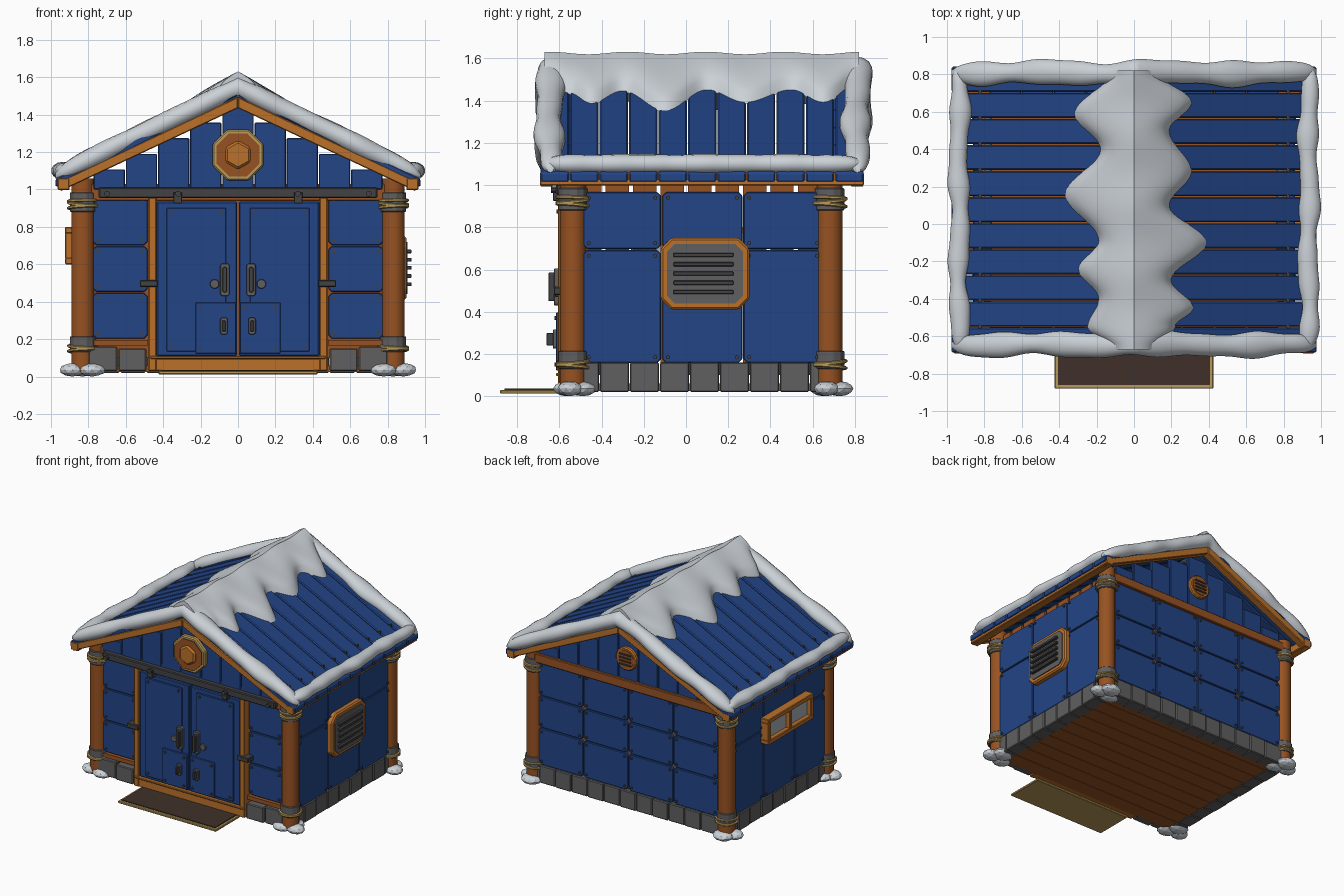
import bpy, bmesh
from math import sin, cos, pi, radians
from mathutils import Matrix, Vector

cube = bpy.data.objects.get("Cube")
if cube:
    bpy.data.objects.remove(cube)


def material(name, r, g, b):
    m = bpy.data.materials.new(name)
    m.use_nodes = True
    m.diffuse_color = (r, g, b, 1)
    m.node_tree.nodes["Principled BSDF"].inputs["Base Color"].default_value = (r, g, b, 1)
    return m


blue = material("blue paint", .016, .058, .24)
light_wood = material("light wood", .5, .165, .024)
dark_wood = material("dark wood", .31, .085, .016)
stone = material("grey stone", .12, .115, .12)
metal = material("dark metal", .055, .053, .056)
snow = material("snow", .6, .64, .68)
straw = material("straw", .48, .32, .1)
mat_brown = material("mat brown", .05, .03, .022)
glass = material("pale glass", .4, .43, .46)


# Geometry helpers
def rect(a0, b0, a1, b1, c=0):
    if not c:
        return [(a0, b0), (a1, b0), (a1, b1), (a0, b1)]
    return [(a0 + c, b0), (a1 - c, b0), (a1, b0 + c), (a1, b1 - c),
            (a1 - c, b1), (a0 + c, b1), (a0, b1 - c), (a0, b0 + c)]


def ngon(a, b, r, n, turn=0.5):
    return [(a + r * cos(2 * pi * (i + turn) / n), b + r * sin(2 * pi * (i + turn) / n)) for i in range(n)]


def tube(bm, rings, closed=False):
    loops = [[bm.verts.new(p) for p in ring] for ring in rings]
    pairs = list(zip(loops, loops[1:])) + ([(loops[-1], loops[0])] if closed else [])
    for lo, hi in pairs:
        for i in range(len(lo)):
            j = (i + 1) % len(lo)
            bm.faces.new((lo[i], lo[j], hi[j], hi[i]))
    if not closed:
        bm.faces.new(loops[0])
        bm.faces.new(loops[-1])


def prism(bm, axis, pts, d0, d1):
    place = {"x": lambda a, b, d: (d, a, b), "y": lambda a, b, d: (a, d, b), "z": lambda a, b, d: (a, b, d)}[axis]
    tube(bm, [[place(a, b, d) for a, b in pts] for d in (d0, d1)])


def finish(bm, name, mat, bevel=0, smooth=False):
    bmesh.ops.recalc_face_normals(bm, faces=bm.faces)
    mesh = bpy.data.meshes.new(name)
    bm.to_mesh(mesh)
    bm.free()
    mesh.materials.append(mat)
    if smooth:
        mesh.polygons.foreach_set("use_smooth", [True] * len(mesh.polygons))
        mesh.set_sharp_from_angle(angle=radians(50))
    obj = bpy.data.objects.new(name, mesh)
    bpy.context.collection.objects.link(obj)
    if bevel:
        mod = obj.modifiers.new("bevel", "BEVEL")
        mod.width, mod.segments = bevel, 1
    return obj


def part(name, mat, solids, bevel=0):
    bm = bmesh.new()
    for solid in solids:
        prism(bm, *solid)
    return finish(bm, name, mat, bevel)


SIDES = (1, -1)
bolts = []


def panel(axis, a0, b0, a1, b1, d0, d1, chamfer=.018):
    """Wall plate with a bolt near each corner; d1 is the outer face."""
    out = .008 if d1 > d0 else -.008
    for a in (a0 + .03, a1 - .03):
        for b in (b0 + .03, b1 - .03):
            bolts.append((axis, ngon(a, b, .01, 6), d1 - out, d1 + out))
    g = .003
    return (axis, rect(a0 + g, b0 + g, a1 - g, b1 - g, chamfer), d0, d1)


# Floor planks and stone base
part("floor_planks", dark_wood, [("z", rect(-.8, -.54 + .124 * i, .8, -.42 + .124 * i), .025, .06) for i in range(10)])
blocks = []
for s in SIDES:
    for i in range(9):
        y = -.55 + .142 * i
        blocks.append(("x", rect(y, .02, min(y + .139, .72), .16), s * .76, s * (.862 + .004 * (i % 2))))
    blocks.append(("y", rect(*sorted((s * .49, s * .64))[:1], .03, max(s * .49, s * .64), .15), -.6, -.5))
    blocks.append(("y", rect(min(s * .645, s * .8), .03, max(s * .645, s * .8), .16), -.59, -.5))
blocks += [("y", rect(-.77 + .14 * i, .02, -.633 + .14 * i, .16), .62, .722 + .004 * (i % 2)) for i in range(11)]
part("stone_base", stone, blocks, .006)

# Wooden backing behind the wall plates
backing = [("x", rect(-.51 + .13 * i, .1, -.4 + .13 * i, 1.02), s * .8, s * .835) for s in SIDES for i in range(9)]
backing += [("y", rect(-.8, .1, .8, .98), .66, .69)]
backing += [("y", rect(min(s * .46, s * .8), .1, max(s * .46, s * .8), .98), -.53, -.5) for s in SIDES]
backing += [("y", rect(min(s * .48, s * .78), .165, max(s * .48, s * .78), .195), -.57, -.53) for s in SIDES]
part("wall_backing", dark_wood, backing)

# Blue wall plates
plates = []
ROWS = ((.2, .45), (.45, .7), (.7, .97))
for s in SIDES:
    for y0, y1 in ((-.49, -.115), (-.115, .27), (.27, .65)):
        plates += [panel("x", y0, z0, y1, z1, s * .83, s * .86) for z0, z1 in ((.155, .695), (.695, .97))]
    plates += [panel("y", min(s * .48, s * .78), z0, max(s * .48, s * .78), z1, -.53, -.56) for z0, z1 in ROWS]
for z0, z1 in ((.16, .45),) + ROWS[1:]:
    plates += [panel("y", -.78 + .39 * i, z0, -.39 + .39 * i, z1, .69, .715) for i in range(4)]
part("wall_plates", blue, plates, .004)

# Stepped gable boards at both ends
gable = []
for y0, y1 in ((-.58, -.55), (.685, .715)):
    for k in range(-4, 5):
        x = .172 * k
        gable.append(("y", rect(x - .084, 1, x + .084, 1.44 - .083 * abs(k)), y0, y1))
part("gable_boards", blue, gable, .005)
part("cross_beams", dark_wood, [("y", rect(-.8, .94, .8, 1.03), -.575, -.53), ("y", rect(-.8, .96, .8, 1.03), .68, .735)], .005)

# Corner posts with collars, ropes and snowy feet
posts, collars = [], []
ropes, feet = bmesh.new(), bmesh.new()
for s in SIDES:
    for y in (-.535, .68):
        x = s * .83
        posts.append(("z", ngon(x, y, .063, 12), .03, 1.06))
        collars += [("z", ngon(x, y, .072, 12), z0, z1) for z0, z1 in ((.88, .985), (.13, .215))]
        for z, tilt in ((.905, .1), (.925, -.12), (.94, .05), (.14, .1), (.16, -.1)):
            rings = []
            for i in range(20):
                t = 2 * pi * i / 20
                rings.append([(x + cos(t) * (.076 + a), y + sin(t) * (.076 + a), z + b + tilt * .08 * cos(t + 1))
                              for a, b in ngon(0, 0, .009, 6)])
            tube(ropes, rings, True)
        for dx, dy, r in ((-.05, -.03, .075), (.055, -.015, .07), (0, .045, .08)):
            size = Matrix.Translation((x + s * dx, y + dy, .036)) @ Matrix.Diagonal((r, r * .85, .036, 1))
            bmesh.ops.create_icosphere(feet, subdivisions=2, radius=1, matrix=size)
bm = bmesh.new()
for p in posts:
    prism(bm, *p)
finish(bm, "corner_posts", dark_wood, smooth=True)
part("post_collars", stone, collars, .004)
finish(ropes, "post_ropes", straw, smooth=True)
finish(feet, "snowy_feet", snow)

# Roof boards, rafters and eave beams
roof, rafters, eaves = [], [], []
for s in SIDES:
    slope = [(s * .975, 1.058), (0, 1.545), (0, 1.5), (s * .975, 1.013)]
    for i in range(11):
        y = -.688 + .1395 * i
        roof.append(("y", slope, y, y + .134))
        if i:
            bolts.append(("z", ngon(s * .825, y, .012, 6), 1.12, 1.142))
    timber = [(s * .95, 1.045), (0, 1.495), (0, 1.435), (s * .95, .99)]
    rafters += [("y", timber, y0, y1) for y0, y1 in ((-.69, -.63), (.78, .84))]
    eaves.append(("y", rect(min(s * .9, s * .965), .998, max(s * .9, s * .965), 1.06), -.692, .842))
part("roof_boards", blue, roof, .007)
part("gable_rafters", light_wood, rafters, .005)
part("eave_beams", light_wood, eaves, .005)


# Snow rolls on the roof edges
def taper(t):
    return max(.25, (1 - abs(t) ** 14) ** .5)


def roll(name, centre, u, v, ru, rv, phase):
    bm, rings = bmesh.new(), []
    n = 64
    for i in range(n + 1):
        t = 2 * i / n - 1
        c, k = Vector(centre(t)), taper(t)
        wave = 1 + .12 * sin(13 * t + phase) + .07 * sin(23 * t + 2 * phase)
        rings.append([c + Vector(u) * a * ru * k * wave + Vector(v) * b * rv * k * (2 + wave) / 3
                      for a, b in ngon(0, 0, 1, 14)])
    tube(bm, rings)
    finish(bm, name, snow, smooth=True)


for name, y in (("front_gable_snow", -.645), ("back_gable_snow", .808)):
    roll(name, lambda t: (.975 * t, y + .006 * sin(9 * t), 1.545 - .47 * abs(t)), (0, 1, 0), (0, 0, 1), .064, .06, y)
for name, s in (("left_eave_snow", 1), ("right_eave_snow", -1)):
    roll(name, lambda t: (s * (.935 + .007 * sin(8 * t + s)), .08 + .75 * t, 1.1), (1, 0, 0), (0, 0, 1), .052, .045, s)


# Scalloped ridge snow
def edge(keys, y):
    for (y0, w0), (y1, w1) in zip(keys, keys[1:]):
        if y <= y1:
            return w0 + (w1 - w0) * (1 - cos(pi * (y - y0) / (y1 - y0))) / 2
    return keys[-1][1]


west = [(-.67, .12), (-.55, .25), (-.4, .19), (-.24, .3), (-.09, .19), (.16, .37), (.4, .18), (.59, .32), (.82, .12)]
east = [(-.67, .12), (-.55, .22), (-.45, .32), (-.3, .2), (-.1, .39), (.1, .19), (.28, .31), (.5, .19), (.65, .31), (.82, .12)]
bm, rings = bmesh.new(), []
for i in range(91):
    y = -.67 + 1.49 * i / 90
    ring = []
    for j in range(-10, 11):
        f = abs(j) / 10
        x = f * edge(west if j < 0 else east, y)
        thick = .085 * (1 - f ** 3) ** .5 + .006 * sin(17 * y) * (1 - f)
        ring.append((x if j > 0 else -x, y, 1.54 - .5 * x + thick))
    rings.append(ring + [(0, y, 1.5)])
tube(bm, rings)
finish(bm, "ridge_snow", snow, smooth=True)

# Double doors with raised plates, frame and rail
leaves, raised, fittings, locks, clamps = [], [], [], [], []
frame = [("y", rect(-.48, .03, .48, .095), -.6, -.5), ("y", rect(-.47, .095, .47, .11), -.615, -.55)]
for s in SIDES:
    def span(a, z0, b, z1, c=0):
        return rect(min(s * a, s * b), z0, max(s * a, s * b), z1, c)
    leaves.append(("y", span(.006, .11, .435, .935), -.595, -.55))
    x0, x1 = sorted((s * .06, s * .385))
    raised.append(panel("y", x0, .13, x1, .905, -.59, -.606, .004))
    x0, x1 = sorted((s * .008, s * .23))
    raised.append(panel("y", x0, .12, x1, .4, -.59, -.615, .004))
    frame.append(("y", span(.437, .03, .478, .955), -.605, -.5))
    fittings += [("y", span(.045, .43, .095, .605, .01), -.625, -.6), ("y", span(.055, .225, .095, .315, .008), -.63, -.61)]
    fittings += [("y", ngon(s * .125, .495, .026, 10), -.62, -.6)]
    locks += [("y", span(.058, .45, .082, .585, .006), -.652, -.62), ("y", span(.067, .24, .083, .3), -.66, -.625)]
    clamps += [("y", span(.43, .48, .525, .515), -.625, -.55), ("y", span(.3, .925, .345, .985), -.63, -.59)]
    bolts += [("y", ngon(s * x, .978, .016, 8), -.64, -.6) for x in (.32, .7)]
part("door_leaves", blue, leaves, .006)
part("door_plates", blue, raised, .004)
part("door_frame", light_wood, frame, .004)
part("door_fittings", stone, fittings, .003)
part("door_handles", metal, locks, .003)
part("door_clamps", metal, clamps, .003)
part("door_backing", dark_wood, [("y", rect(-.46, .06, .46, .96), -.55, -.5)])
part("door_rail", metal, [("y", rect(-.745, .955, .745, 1.01), -.615, -.57)], .006)

# Octagonal gable medallion with a plain boss
part("medallion_rim", straw, [("y", ngon(0, 1.185, .148, 8), -.61, -.57)], .008)
part("medallion_face", dark_wood, [("y", ngon(0, 1.185, .125, 8), -.618, -.6)])
part("medallion_boss", light_wood, [("y", ngon(0, 1.185, .078, 6), -.635, -.6)], .012)

# Round vent on the back gable
part("round_vent_ring", light_wood, [("y", ngon(0, 1.2, .09, 16), .71, .745)], .008)
part("round_vent_disc", dark_wood, [("y", ngon(0, 1.2, .07, 16), .74, .749)])
part("round_vent_slats", metal, [("y", rect(-.05, 1.154 + .026 * i, .05, 1.164 + .026 * i), .74, .757) for i in range(4)])

# Louvred vent on one side wall
part("vent_frame", light_wood, [("x", rect(-.12, .41, .3, .75, .05), .85, .9)], .01)
part("vent_plate", stone, [("x", rect(-.09, .44, .27, .72, .035), .88, .907)])
part("vent_slats", metal, [("x", rect(-.06, .483 + .044 * i, .225, .503 + .044 * i), .9, .928) for i in range(5)], .003)

# Window with two panes on the other side wall
bars = [rect(-.26, .6, .3, .635), rect(-.26, .765, .3, .8), rect(-.26, .63, -.225, .77),
        rect(.265, .63, .3, .77), rect(.005, .63, .035, .77)]
part("window_frame", light_wood, [("x", b, -.925, -.855) for b in bars], .005)
part("window_panes", glass, [("x", rect(-.23, .63, .27, .77), -.89, -.855)])

# Doormat and all the bolts
part("mat_border", straw, [("z", rect(-.425, -.88, .425, -.58), .012, .03)], .004)
part("mat_top", mat_brown, [("z", rect(-.405, -.86, .405, -.6), .028, .036)])
part("bolts", metal, bolts)
